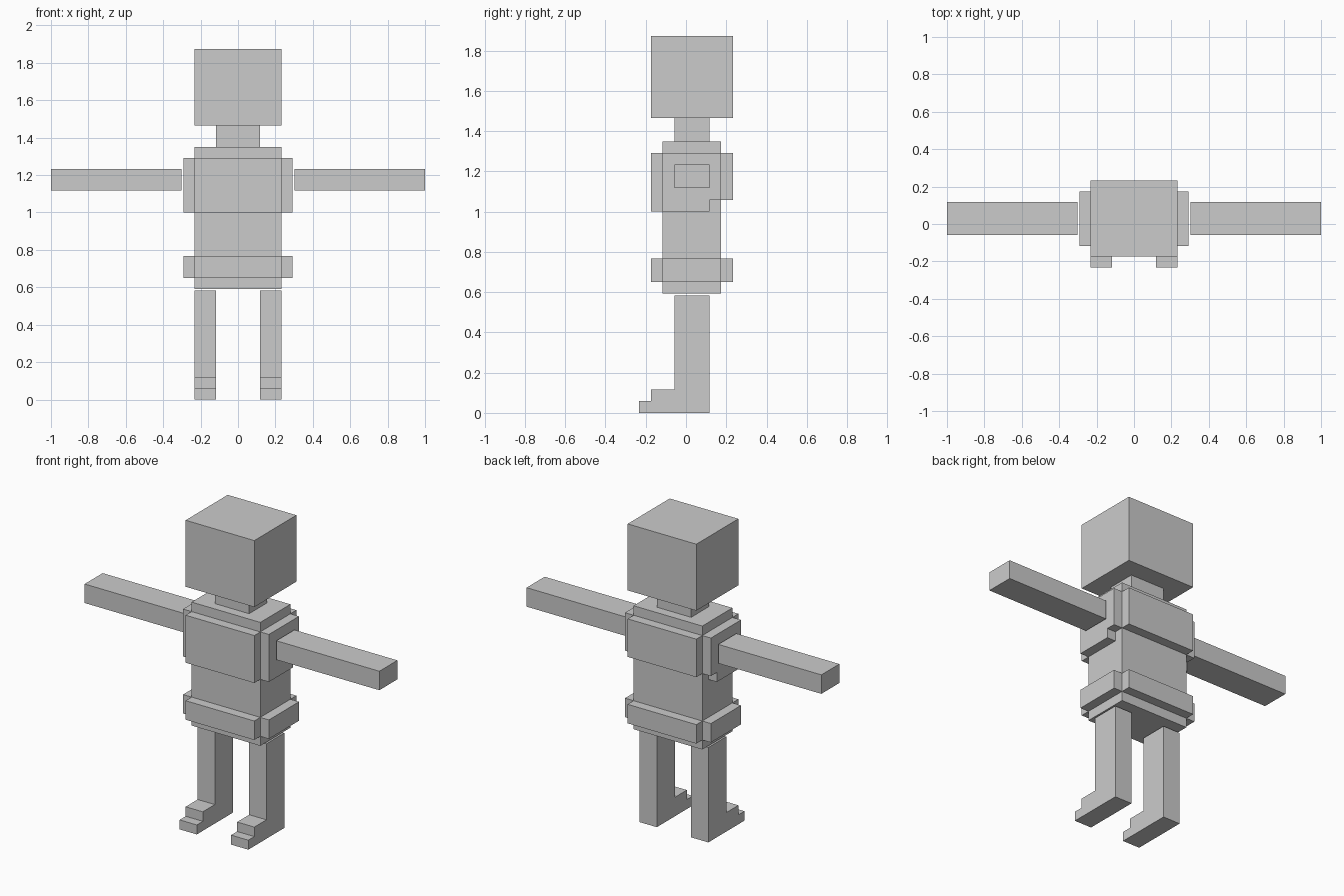
import bpy
import bmesh

if "Cube" in bpy.data.objects:
    bpy.data.objects.remove(bpy.data.objects["Cube"])

U = 0.05825          # one block unit
GAP = 0.0097         # slit at the shoulder and hip joints
BASE = 10 * U + GAP  # underside of the torso

grey = bpy.data.materials.new("plain grey")
grey.diffuse_color = (0.6, 0.6, 0.6, 1)
grey.use_nodes = True
grey.node_tree.nodes["Principled BSDF"].inputs["Base Color"].default_value = grey.diffuse_color


def prism(name, x0, x1, profile):
    """Extrude a (y, z) outline from x0 to x1."""
    bm = bmesh.new()
    face = bm.faces.new([bm.verts.new((x0, y, z)) for y, z in profile])
    ext = bmesh.ops.extrude_face_region(bm, geom=[face])
    verts = [v for v in ext["geom"] if isinstance(v, bmesh.types.BMVert)]
    bmesh.ops.translate(bm, verts=verts, vec=(x1 - x0, 0, 0))
    bmesh.ops.recalc_face_normals(bm, faces=bm.faces)
    mesh = bpy.data.meshes.new(name)
    bm.to_mesh(mesh)
    bm.free()
    mesh.materials.append(grey)
    obj = bpy.data.objects.new(name, mesh)
    bpy.context.collection.objects.link(obj)
    return obj


def box(name, x0, x1, y0, y1, z0, z1):
    return prism(name, x0, x1, [(y0, z0), (y1, z0), (y1, z1), (y0, z1)])


def mirrored(obj):
    obj.modifiers.new("other side", "MIRROR")  # mirrors across x = 0
    return obj


W = 4 * U                       # half width of torso and head
FRONT, BACK = -2 * U, 3 * U     # torso depth
LIMB0, LIMB1 = -U, 2 * U        # limb depth
TOP = BASE + 13 * U

# Torso, neck and head
box("torso", -W, W, FRONT, BACK, BASE, TOP)
box("neck", -2 * U, 2 * U, LIMB0, LIMB1, TOP, TOP + 2 * U)
box("head", -W, W, -3 * U, 4 * U, TOP + 2 * U, TOP + 9 * U)

# Chest armour: front, shorter back, and notched sides
c0, c1 = BASE + 7 * U, BASE + 12 * U
box("chest_front_plate", -W, W, FRONT - U, FRONT, c0, c1)
box("chest_back_plate", -W, W, BACK, BACK + U, c0 + U, c1)
mirrored(prism("chest_side_plate", W, W + U, [
    (FRONT, c0), (BACK - U, c0), (BACK - U, c0 + U),
    (BACK, c0 + U), (BACK, c1), (FRONT, c1)]))

# Belt plates on all four sides
b0, b1 = BASE + U, BASE + 3 * U
box("belt_front", -W, W, FRONT - U, FRONT, b0, b1)
box("belt_back", -W, W, BACK, BACK + U, b0, b1)
mirrored(box("belt_side", W, W + U, FRONT, BACK, b0, b1))

# Arms held straight out
mirrored(box("arm", 1 - 12 * U, 1, LIMB0, LIMB1, BASE + 9 * U, BASE + 11 * U))

# Legs with stepped feet
mirrored(prism("leg", 2 * U, W, [
    (LIMB1, 0), (LIMB1, 10 * U), (LIMB0, 10 * U), (LIMB0, 2 * U),
    (-3 * U, 2 * U), (-3 * U, U), (-4 * U, U), (-4 * U, 0)]))
